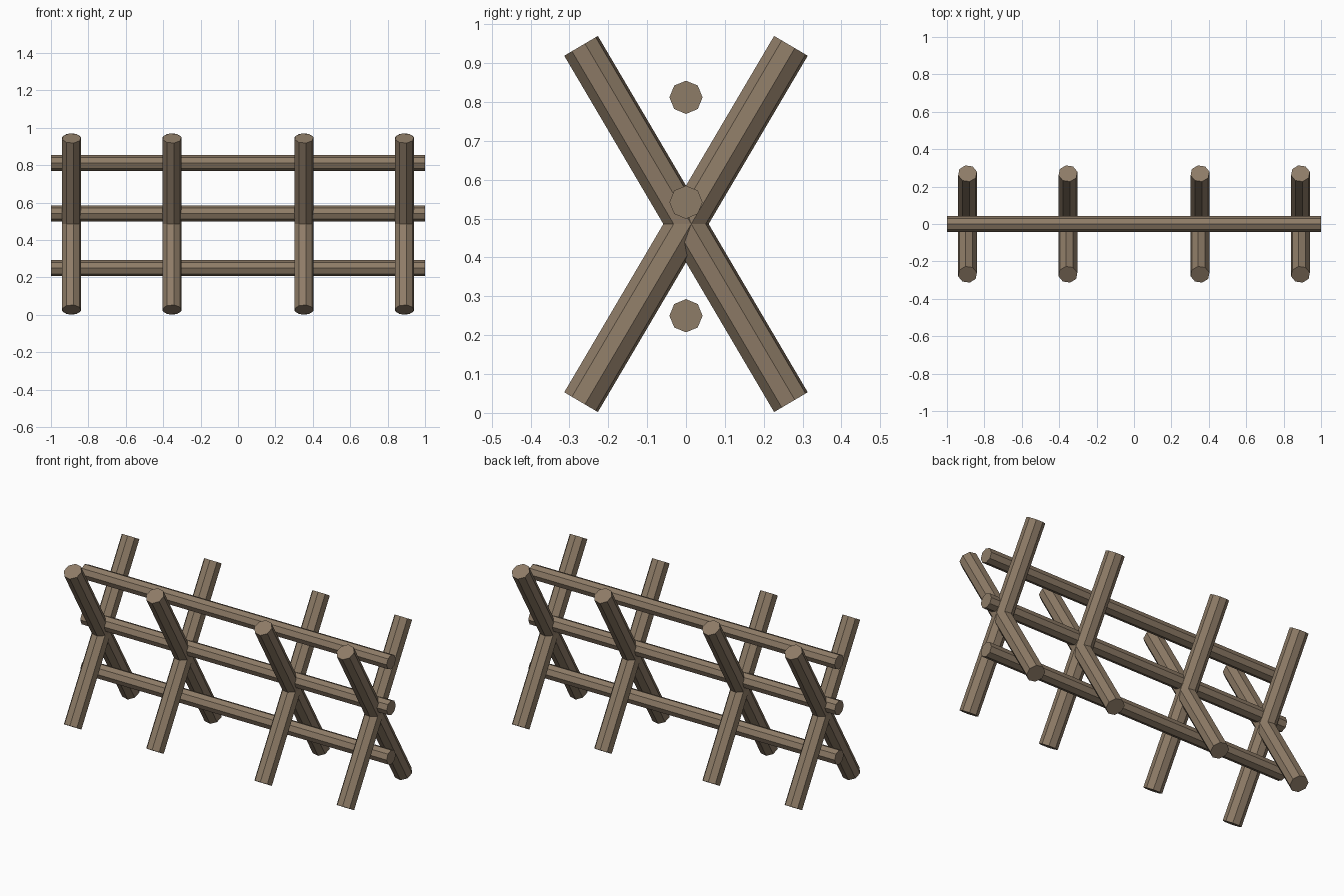
import bpy
from math import radians, pi

cube = bpy.data.objects.get("Cube")
if cube:
    bpy.data.objects.remove(cube, do_unlink=True)

# Weathered timber
wood = bpy.data.materials.new("weathered_wood")
wood.use_nodes = True
COLOR = (0.27, 0.20, 0.135, 1)
wood.diffuse_color = COLOR
wood.node_tree.nodes["Principled BSDF"].inputs["Base Color"].default_value = COLOR


def log(name, radius, length, location, rotation):
    """Eight-sided flat-shaded pole."""
    bpy.ops.mesh.primitive_cylinder_add(vertices=8, radius=radius, depth=length,
                                        location=location, rotation=rotation)
    obj = bpy.context.object
    obj.name = name
    obj.data.materials.append(wood)
    return obj


TILT = radians(30.5)
TWIST = radians(13)   # roll of each stake about its own length

# Crossed stakes, one X-shaped pair at each station
for i, x in enumerate((-0.89, -0.353, 0.353, 0.89), 1):
    for side, tilt in (("front_foot", -TILT), ("back_foot", TILT)):
        log(f"stake_{side}_{i}", 0.0515, 1.064, (x, 0, 0.486), (tilt, 0, TWIST))
        # Roll about the stake's own axis rather than the world's
        obj = bpy.context.object
        obj.rotation_mode = "ZYX"
        obj.rotation_euler = (tilt, 0, TWIST)

# Long horizontal rails
for name, z in (("lower_rail", 0.25), ("middle_rail", 0.542), ("upper_rail", 0.812)):
    log(name, 0.0427, 2.0, (0, 0, z), (0, pi / 2, 0))
